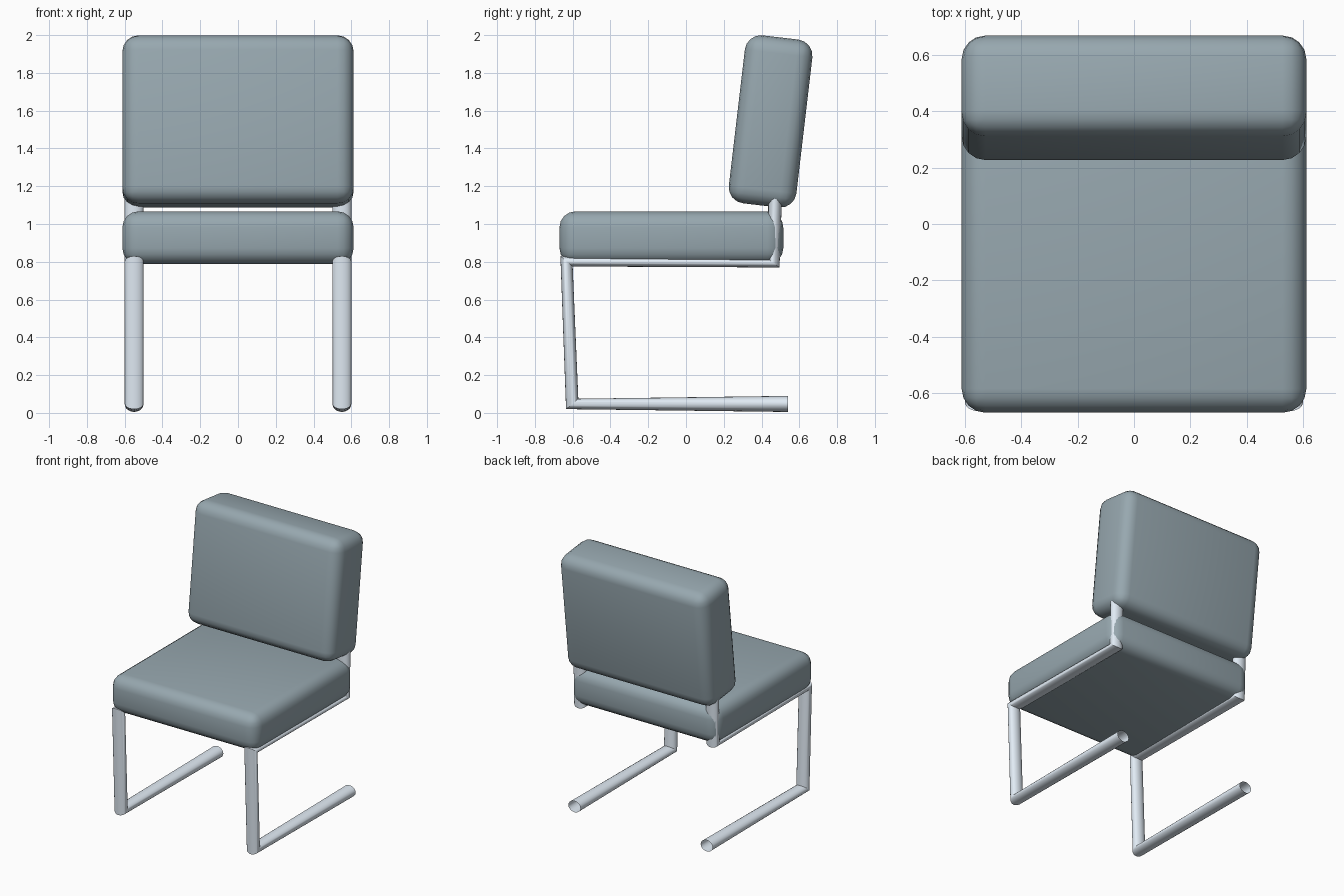
import bpy, bmesh, math

if "Cube" in bpy.data.objects:
    bpy.data.objects.remove(bpy.data.objects["Cube"])


def material(name, color):
    mat = bpy.data.materials.new(name)
    mat.diffuse_color = (*color, 1)
    mat.use_nodes = True
    mat.node_tree.nodes["Principled BSDF"].inputs["Base Color"].default_value = mat.diffuse_color
    return mat


def smooth(obj, angle=40):
    bpy.ops.object.select_all(action='DESELECT')
    obj.select_set(True)
    bpy.context.view_layer.objects.active = obj
    bpy.ops.object.shade_smooth_by_angle(angle=math.radians(angle))


def cushion(name, size, center, mat, tilt=0.0, radius=0.085):
    """Box with rounded edges, tilted about x."""
    bpy.ops.mesh.primitive_cube_add(size=1, location=center)
    obj = bpy.context.object
    obj.name = name
    obj.scale = size
    bpy.ops.object.transform_apply(location=False, rotation=False, scale=True)
    bev = obj.modifiers.new("rounding", 'BEVEL')
    bev.width = radius
    bev.segments = 4
    bpy.ops.object.modifier_apply(modifier=bev.name)
    obj.rotation_euler.x = tilt
    obj.data.materials.append(mat)
    smooth(obj)
    return obj


def tube_frame(name, x, stations, mat, half_width=0.05, sides=20):
    """Open mitred tube; each station is a pair of opposite (y, z) points."""
    bm = bmesh.new()
    rings = []
    for (y0, z0), (y1, z1) in stations:
        ring = []
        for i in range(sides):
            a = 2 * math.pi * i / sides
            t = (1 - math.cos(a)) / 2
            ring.append(bm.verts.new((x + half_width * math.sin(a),
                                      y0 + (y1 - y0) * t, z0 + (z1 - z0) * t)))
        rings.append(ring)
    for r0, r1 in zip(rings, rings[1:]):
        for i in range(sides):
            j = (i + 1) % sides
            bm.faces.new((r0[i], r0[j], r1[j], r1[i]))
    bmesh.ops.recalc_face_normals(bm, faces=bm.faces)
    mesh = bpy.data.meshes.new(name)
    bm.to_mesh(mesh)
    bm.free()
    mesh.materials.append(mat)
    obj = bpy.data.objects.new(name, mesh)
    bpy.context.collection.objects.link(obj)
    smooth(obj)
    return obj


fabric = material("slate_fabric", (0.31, 0.39, 0.43))
steel = material("steel", (0.76, 0.84, 0.92))

# Upholstery
cushion("seat", (1.224, 1.185, 0.28), (0, -0.0775, 0.927), fabric)
cushion("backrest", (1.224, 0.36, 0.895), (0, 0.448, 1.543), fabric, math.radians(-6.7))

# Cantilever tube on each side: floor runner, front leg, seat rail, back upright
profile = [
    ((0.54, 0.005), (0.54, 0.09)),
    ((-0.635, 0.02), (-0.57, 0.075)),
    ((-0.665, 0.83), (-0.60, 0.775)),
    ((0.435, 0.815), (0.495, 0.77)),
    ((0.435, 1.20), (0.51, 1.20)),
]
for side, sx in (("left", -1), ("right", 1)):
    tube_frame(side + "_frame", sx * 0.55, profile, steel)
